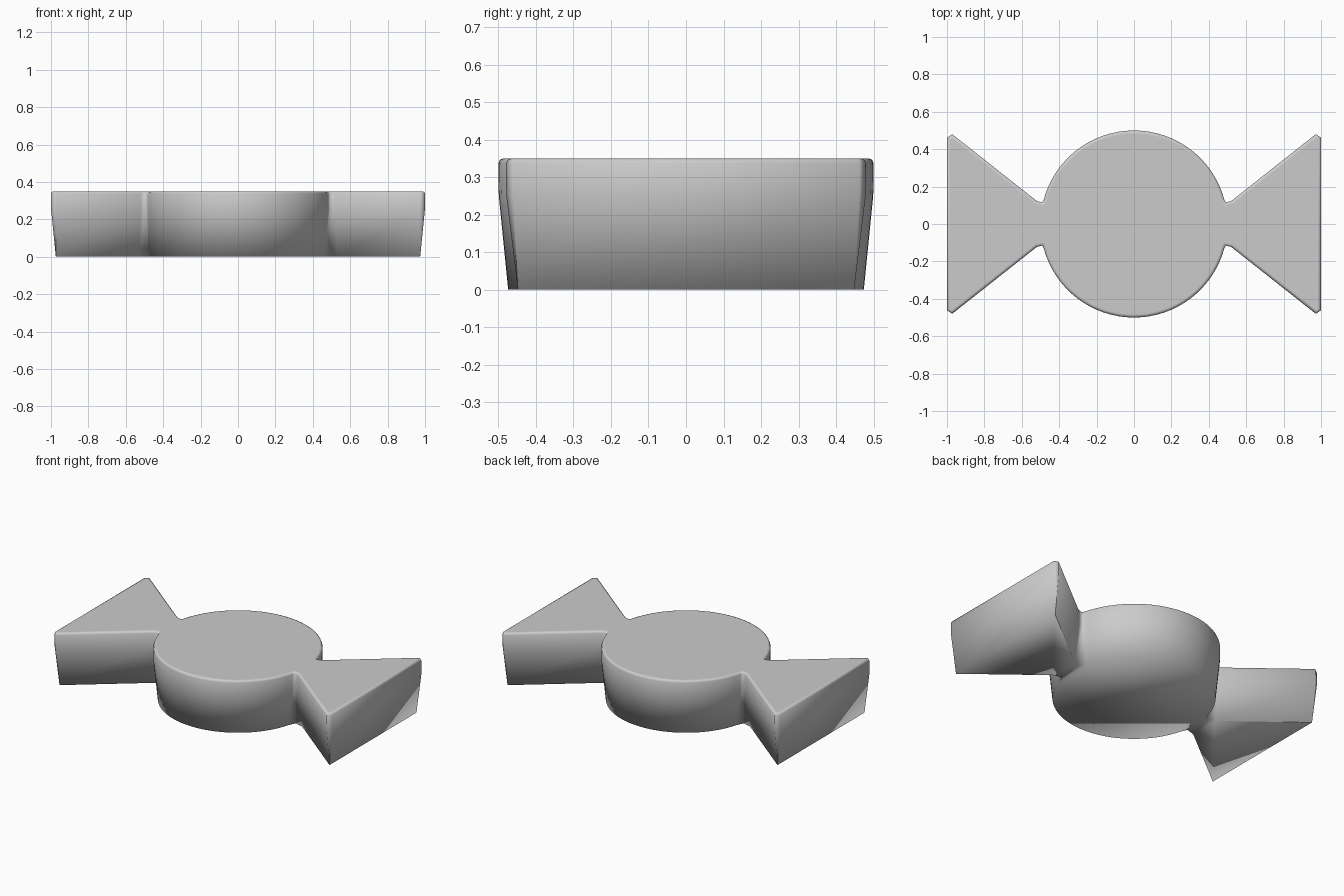
import bpy, bmesh, math
from mathutils import Vector

if "Cube" in bpy.data.objects:
    bpy.data.objects.remove(bpy.data.objects["Cube"])

# Quarter outline of the wrapped sweet: flared end, pinched neck, round middle
quarter = [(1.0, 0.462), (0.972, 0.48), (0.52, 0.123), (0.49, 0.115)]
start = math.asin(0.13 / 0.5)
steps = 16
quarter += [(0.5 * math.cos(a), 0.5 * math.sin(a))
            for a in (start + (math.pi / 2 - start) * i / steps for i in range(steps + 1))]

# Mirror to half, then to the full counter-clockwise outline
half = quarter + [(-x, y) for x, y in reversed(quarter[:-1])]
outline = [Vector(p) for p in half + [(x, -y) for x, y in reversed(half)]]


def inset_outline(points, d):
    """Move every edge inward by d, keeping the mitred corners."""
    result = []
    n = len(points)
    for i, p in enumerate(points):
        a = (p - points[i - 1]).normalized()
        b = (points[(i + 1) % n] - p).normalized()
        na, nb = Vector((-a.y, a.x)), Vector((-b.y, b.x))
        m = (na + nb).normalized()
        result.append(p + m * d / max(m.dot(na), 0.5))
    return result


# (height, inset): drafted wall, straight upper wall, rounded top rim
profile = [(0.0, 0.026), (0.25, 0.001), (0.337, 0.0),
           (0.346, 0.004), (0.35, 0.013), (0.35, 0.018)]

bm = bmesh.new()
rings = [[bm.verts.new((p.x, p.y, z)) for p in inset_outline(outline, d)]
         for z, d in profile]
count = len(outline)
for low, high in zip(rings, rings[1:]):
    for i in range(count):
        j = (i + 1) % count
        bm.faces.new((low[i], low[j], high[j], high[i]))

# Flat top and softly shaded underside
caps = [bm.faces.new(rings[-1]), bm.faces.new(list(reversed(rings[0])))]
bmesh.ops.triangulate(bm, faces=caps)
for f in bm.faces:
    f.smooth = True

mesh = bpy.data.meshes.new("wrapped_sweet")
bm.to_mesh(mesh)
bm.free()
sweet = bpy.data.objects.new("wrapped_sweet", mesh)
bpy.context.collection.objects.link(sweet)

# Mid-grey coating
coating = bpy.data.materials.new("mid_grey")
coating.diffuse_color = (0.57, 0.57, 0.57, 1)
coating.use_nodes = True
coating.node_tree.nodes["Principled BSDF"].inputs["Base Color"].default_value = coating.diffuse_color
mesh.materials.append(coating)
